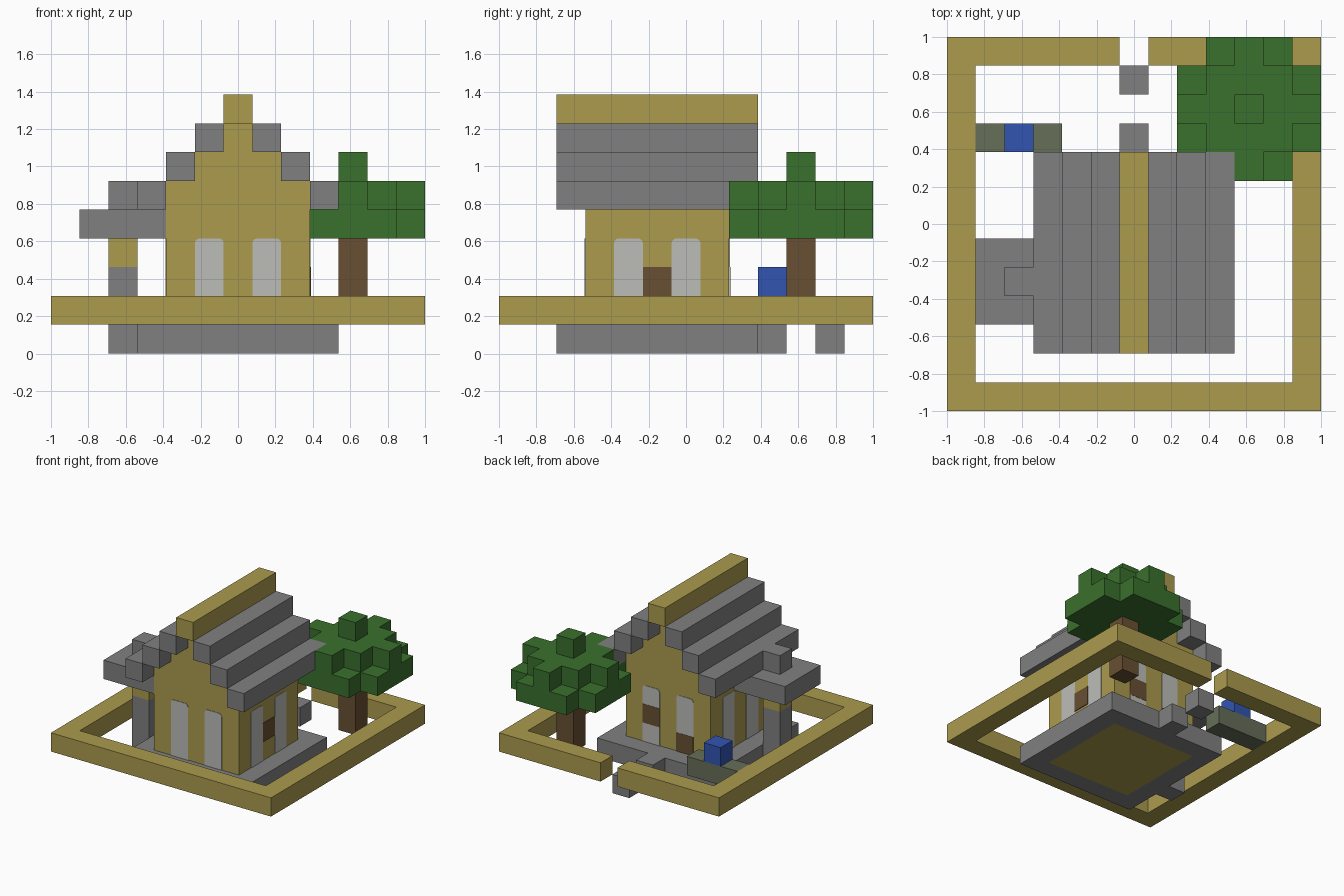
import bpy, bmesh, math
from mathutils import Vector, Matrix

cube = bpy.data.objects.get("Cube")
if cube:
    bpy.data.objects.remove(cube, do_unlink=True)

U = 2 / 13          # one building block
MID = 6.5           # grid centre in blocks


def material(name, rgb):
    m = bpy.data.materials.new(name)
    m.use_nodes = True
    m.diffuse_color = (*rgb, 1)
    m.node_tree.nodes["Principled BSDF"].inputs["Base Color"].default_value = (*rgb, 1)
    return m


SAND = material("sand", (0.407, 0.328, 0.076))
STONE = material("stone", (0.216, 0.216, 0.216))
LEAF = material("leaf", (0.042, 0.162, 0.026))
WOOD = material("wood", (0.138, 0.08, 0.032))
BLUE = material("blue", (0.032, 0.089, 0.44))
GLASS = material("glass", (0.503, 0.503, 0.479))
MOSS = material("mossy_stone", (0.133, 0.156, 0.098))


def finish(name, bm, mat):
    me = bpy.data.meshes.new(name)
    bmesh.ops.recalc_face_normals(bm, faces=bm.faces)
    bm.to_mesh(me)
    bm.free()
    me.materials.append(mat)
    ob = bpy.data.objects.new(name, me)
    bpy.context.collection.objects.link(ob)
    return ob


def blocks(name, mat, *boxes):
    """Boxes given as block corner (x, y, z) and block size (x, y, z)."""
    bm = bmesh.new()
    for x, y, z, w, d, h in boxes:
        centre = Vector((x + w / 2 - MID, y + d / 2 - MID, z + h / 2)) * U
        bmesh.ops.create_cube(bm, size=U, matrix=Matrix.Translation(centre)
                              @ Matrix.Diagonal((w, d, h, 1)))
    return finish(name, bm, mat)


def panel(name, mat, turn, offset, z, h, radius=0.0, thick=0.004):
    """Thin plate on a house wall; turn picks the wall, offset is along it."""
    half, top = U / 2, h * U
    pts = [(-half, 0), (half, 0)]
    if radius:
        for side, start in ((1, 0), (-1, 90)):
            for step in range(4):
                a = math.radians(start + step * 30)
                pts.append((side * (half - radius) + radius * math.cos(a),
                            top - radius + radius * math.sin(a)))
    else:
        pts += [(half, top), (-half, top)]
    bm = bmesh.new()
    face = bm.faces.new([bm.verts.new((x, 0, y)) for x, y in pts])
    ext = bmesh.ops.extrude_face_region(bm, geom=[face])
    moved = [v for v in ext["geom"] if isinstance(v, bmesh.types.BMVert)]
    bmesh.ops.translate(bm, verts=moved, vec=(0, -thick, 0))
    # House centre lies one block towards the front
    bm.transform(Matrix.Translation((0, -U, z * U))
                 @ Matrix.Rotation(math.radians(turn), 4, "Z")
                 @ Matrix.Translation((offset * U, -2.5 * U, 0)))
    return finish(name, bm, mat)


# Foundation around the house, with side and back extensions
blocks("foundation", STONE, (3, 2, 0, 7, 1, 1), (3, 8, 0, 7, 1, 1),
       (3, 3, 0, 1, 5, 1), (9, 3, 0, 1, 5, 1), (2, 4, 0, 1, 1, 1), (6, 9, 0, 1, 1, 1))
blocks("path_step", STONE, (6, 11, 0, 1, 1, 1))

# House body with stepped gables
blocks("house_walls", SAND, (4, 3, 0, 5, 5, 6))
blocks("house_gable", SAND, (5, 3, 6, 3, 5, 1), (6, 3, 7, 1, 5, 1))

# Stepped roof, mirrored about the ridge
for step in range(3):
    for side, x in (("right", 3 + step), ("left", 9 - step)):
        blocks(f"roof_step_{side}_{step + 1}", STONE, (x, 2, 5 + step, 1, 7, 1))
blocks("roof_ridge", SAND, (6, 2, 8, 1, 7, 1))

# Side porch
blocks("porch_roof", STONE, (1, 3, 4, 3, 3, 1))
blocks("porch_roof_cap", STONE, (2, 4, 5, 1, 1, 1))
blocks("porch_pillar", STONE, (2, 4, 1, 1, 1, 2))
blocks("porch_pillar_top", SAND, (2, 4, 3, 1, 1, 1))

# Windows in pairs on all four walls
for wall, turn in (("front", 0), ("left", 90), ("back", 180), ("right", 270)):
    for n, offset in enumerate((-1, 1)):
        panel(f"window_{wall}_{n + 1}", GLASS, turn, offset, 1, 3, radius=0.025)

# Wooden wall panels
panel("side_wood_panel", WOOD, 90, 0, 2, 1, thick=0.006)
panel("back_wood_panel_upper", WOOD, 180, -1, 2, 1, thick=0.006)
panel("back_wood_panel_lower", WOOD, 180, 1, 1, 1, thick=0.006)

# Fence with a gate gap at the back
blocks("fence", SAND, (0, 0, 1, 13, 1, 1), (0, 1, 1, 1, 11, 1), (12, 1, 1, 1, 11, 1),
       (0, 12, 1, 6, 1, 1), (7, 12, 1, 6, 1, 1))

# Garden bench with blue block
blocks("bench", MOSS, (1, 9, 1, 3, 1, 1))
blocks("blue_block", BLUE, (2, 9, 2, 1, 1, 1))

# Tree
blocks("tree_trunk", WOOD, (10, 10, 1, 1, 1, 3))
blocks("tree_canopy_lower", LEAF, (8, 9, 4, 5, 3, 1), (9, 8, 4, 3, 1, 1), (9, 12, 4, 3, 1, 1))
blocks("tree_canopy_upper", LEAF, (9, 9, 5, 3, 3, 1), (10, 8, 5, 1, 1, 1), (10, 12, 5, 1, 1, 1),
       (8, 10, 5, 1, 1, 1), (12, 10, 5, 1, 1, 1))
blocks("tree_top", LEAF, (10, 10, 6, 1, 1, 1))
